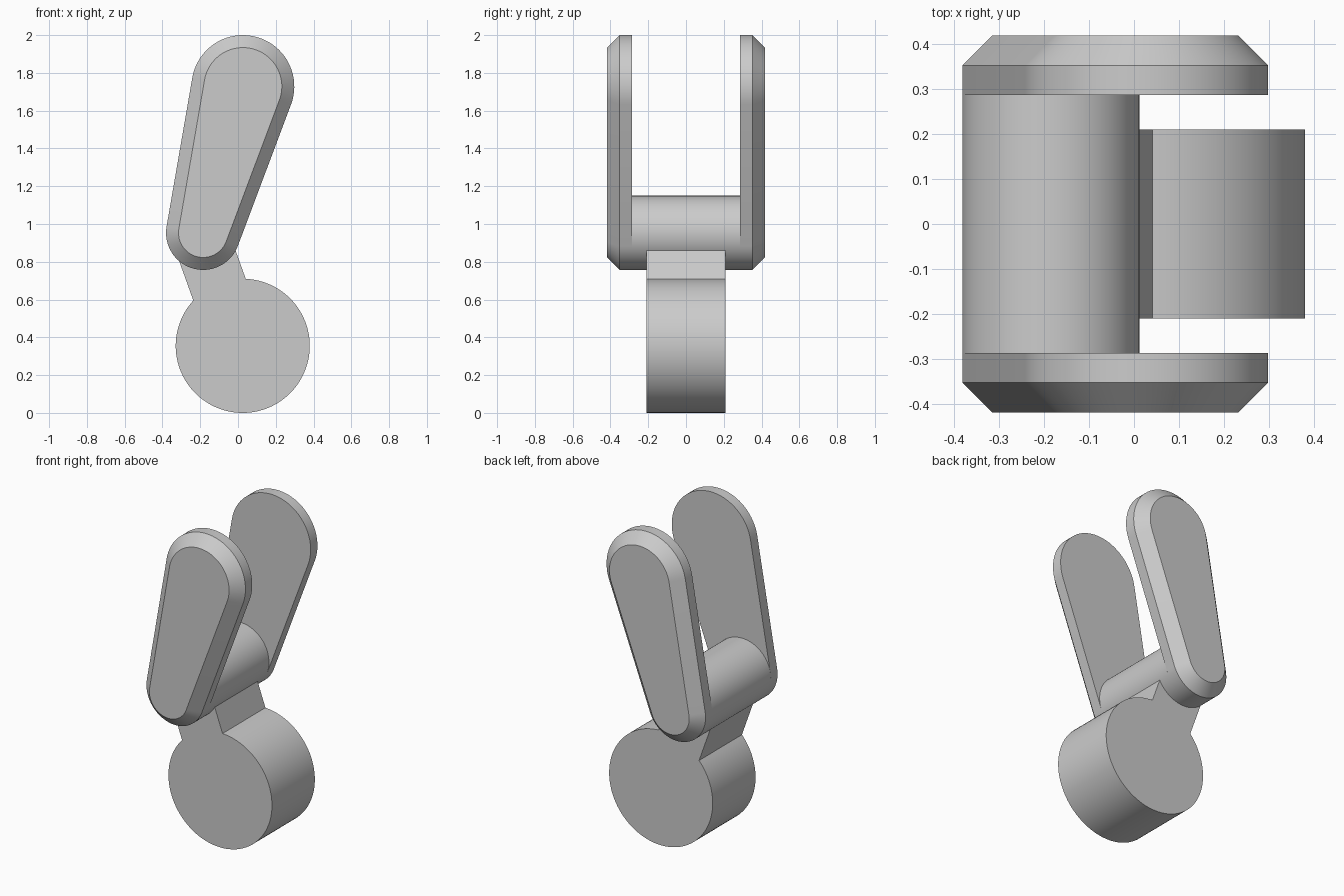
import bpy
import bmesh
from math import acos, atan2, cos, pi, radians, sin
from mathutils import Vector

if "Cube" in bpy.data.objects:
    bpy.data.objects.remove(bpy.data.objects["Cube"], do_unlink=True)

grey = bpy.data.materials.new("plain_grey")
grey.use_nodes = True
colour = (0.6, 0.6, 0.6, 1)
grey.diffuse_color = colour
grey.node_tree.nodes["Principled BSDF"].inputs["Base Color"].default_value = colour

# Shared layout in the x-z plane
PIN, PIN_R = Vector((-0.1845, 0.9535)), 0.1965
TIP, TIP_R = Vector((0.026, 1.728)), 0.272
HUB, HUB_R = Vector((0.025, 0.355)), 0.355
PLATE_IN, PLATE_OUT, BEVEL = 0.286, 0.4185, 0.066
HUB_HALF = 0.21


def arc(centre, radius, start, end, steps):
    angles = [start + (end - start) * i / steps for i in range(steps + 1)]
    return [centre + radius * Vector((cos(a), sin(a))) for a in angles]


def loft(name, sections):
    """Skin (outline, y) sections into a closed solid."""
    bm = bmesh.new()
    rings = [[bm.verts.new((p.x, y, p.y)) for p in pts] for pts, y in sections]
    for low, high in zip(rings, rings[1:]):
        n = len(low)
        for i in range(n):
            j = (i + 1) % n
            bm.faces.new((low[i], low[j], high[j], high[i]))
    bm.faces.new(rings[0])
    bm.faces.new(rings[-1])
    bmesh.ops.recalc_face_normals(bm, faces=bm.faces)
    mesh = bpy.data.meshes.new(name)
    bm.to_mesh(mesh)
    bm.free()
    mesh.materials.append(grey)
    obj = bpy.data.objects.new(name, mesh)
    bpy.context.collection.objects.link(obj)
    bpy.ops.object.select_all(action="DESELECT")
    obj.select_set(True)
    bpy.context.view_layer.objects.active = obj
    bpy.ops.object.shade_smooth_by_angle(angle=radians(25))
    return obj


def plate_outline(inset):
    """Tapered capsule: two arcs joined by their common tangents."""
    axis = TIP - PIN
    phi = atan2(axis.y, axis.x)
    beta = acos((PIN_R - TIP_R) / axis.length)
    return (arc(TIP, TIP_R - inset, phi - beta, phi + beta, 40)
            + arc(PIN, PIN_R - inset, phi + beta, phi - beta + 2 * pi, 40))


# Pair of side plates, chamfered on the outer face
for name, side in (("front_plate", -1), ("back_plate", 1)):
    loft(name, [(plate_outline(0), side * PLATE_IN),
                (plate_outline(0), side * (PLATE_OUT - BEVEL)),
                (plate_outline(BEVEL), side * PLATE_OUT)])

# Cross pin joining the plates
circle = arc(PIN, PIN_R, 0, 2 * pi, 80)[:-1]
loft("cross_pin", [(circle, -PLATE_IN), (circle, PLATE_IN)])

# Round hub with a neck running up into the pin
left_notch, right_notch = Vector((-0.24, 0.598)), Vector((0.041, 0.71))
start = atan2(*(left_notch - HUB).yx)
end = atan2(*(right_notch - HUB).yx) + 2 * pi
across = Vector((0.943, 0.333))
outline = arc(HUB, HUB_R, start, end, 80)
outline += [PIN + across * 0.13, PIN - across * 0.17]
loft("hub_and_neck", [(outline, -HUB_HALF), (outline, HUB_HALF)])
